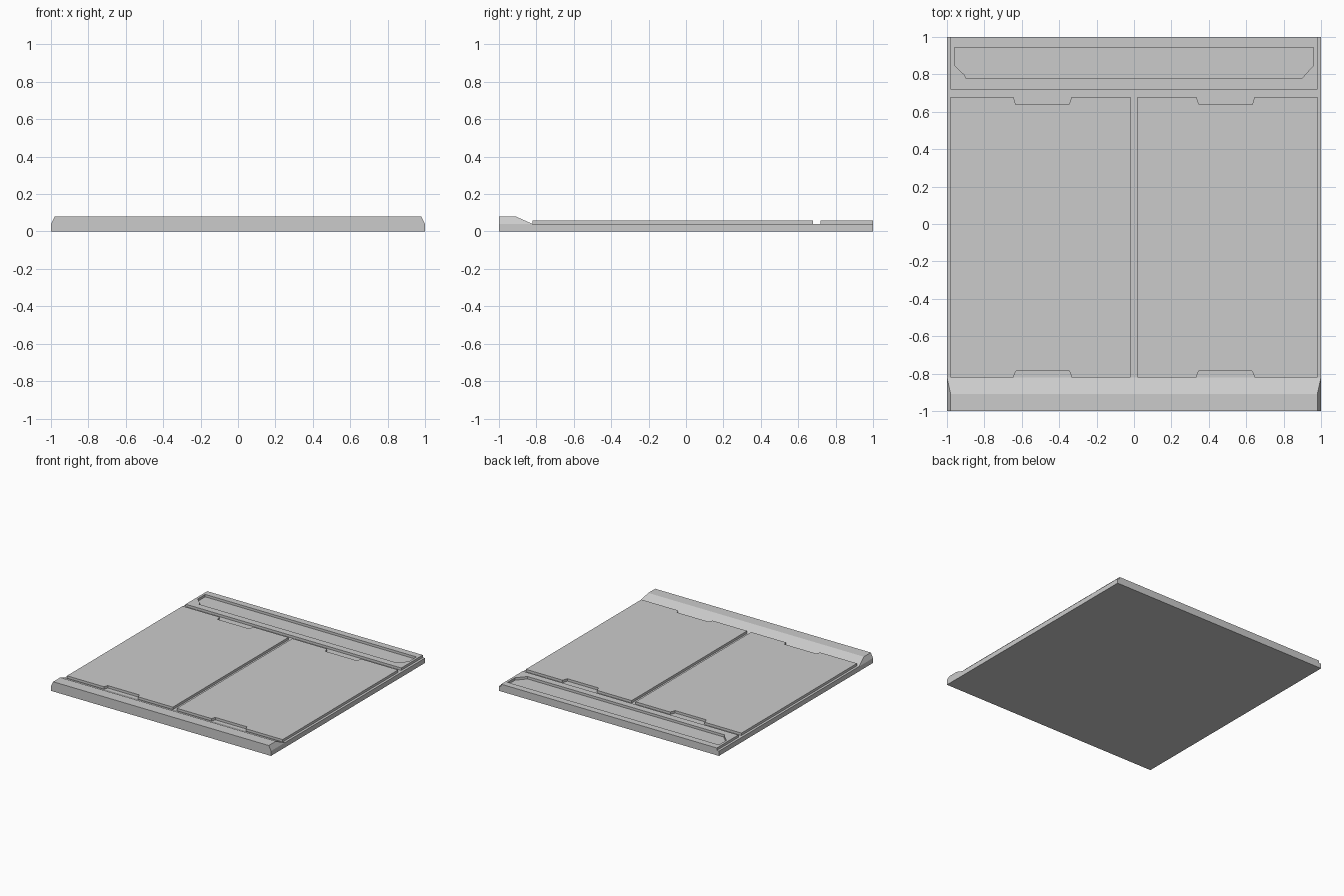
import bpy, bmesh

if "Cube" in bpy.data.objects:
    bpy.data.objects.remove(bpy.data.objects["Cube"])

BASE_Z, PLATE_Z, RIDGE_Z = 0.04, 0.06, 0.08


def add_mesh(name, bm):
    bmesh.ops.recalc_face_normals(bm, faces=bm.faces)
    mesh = bpy.data.meshes.new(name)
    bm.to_mesh(mesh)
    bm.free()
    ob = bpy.data.objects.new(name, mesh)
    bpy.context.collection.objects.link(ob)
    return ob


def plate(name, outlines, z0, z1):
    """Flat plate from closed outlines; an inner outline becomes a hole."""
    cu = bpy.data.curves.new(name, 'CURVE')
    cu.dimensions = '2D'
    cu.fill_mode = 'BOTH'
    cu.extrude = (z1 - z0) / 2
    for pts in outlines:
        sp = cu.splines.new('POLY')
        sp.points.add(len(pts) - 1)
        for p, (x, y) in zip(sp.points, pts):
            p.co = (x, y, 0, 1)
        sp.use_cyclic_u = True
        sp.use_smooth = False
    temp = bpy.data.objects.new(name + "_outline", cu)
    bpy.context.collection.objects.link(temp)
    bm = bmesh.new()
    bm.from_mesh(temp.to_mesh())
    bpy.data.objects.remove(temp)
    bmesh.ops.remove_doubles(bm, verts=bm.verts, dist=1e-5)
    bmesh.ops.translate(bm, verts=bm.verts, vec=(0, 0, (z0 + z1) / 2))
    return add_mesh(name, bm)


# Base slab
plate("base_slab", [[(-1, -1), (1, -1), (1, 1), (-1, 1)]], 0, BASE_Z)

# Raised front lip: profile across the width, with ends leaning inwards
bm = bmesh.new()
profile = [(-1, BASE_Z), (-0.82, BASE_Z), (-0.91, RIDGE_Z), (-1, RIDGE_Z)]
ends = [[bm.verts.new((s * (1 if z == BASE_Z else 0.98), y, z)) for y, z in profile]
        for s in (-1, 1)]
for end in ends:
    bm.faces.new(end)
for i in range(4):
    j = (i + 1) % 4
    bm.faces.new((ends[0][i], ends[0][j], ends[1][j], ends[1][i]))
add_mesh("front_lip", bm)

# Two main panels with a shallow notch at each end
panel = [(0.018, -0.82), (0.333, -0.82), (0.345, -0.787), (0.632, -0.787),
         (0.645, -0.82), (0.98, -0.82), (0.98, 0.68), (0.645, 0.68),
         (0.632, 0.638), (0.348, 0.638), (0.333, 0.68), (0.018, 0.68)]
plate("right_panel", [panel], BASE_Z, PLATE_Z)
plate("left_panel", [[(-x, y) for x, y in panel]], BASE_Z, PLATE_Z)

# Back strip with a long recess that has clipped front corners
strip = [(-0.98, 0.72), (0.98, 0.72), (0.98, 1), (-0.98, 1)]
recess = [(-0.96, 0.945), (-0.96, 0.848), (-0.904, 0.795), (-0.898, 0.777),
          (0.896, 0.777), (0.96, 0.848), (0.96, 0.945)]
plate("back_strip", [strip, recess], BASE_Z, PLATE_Z)
